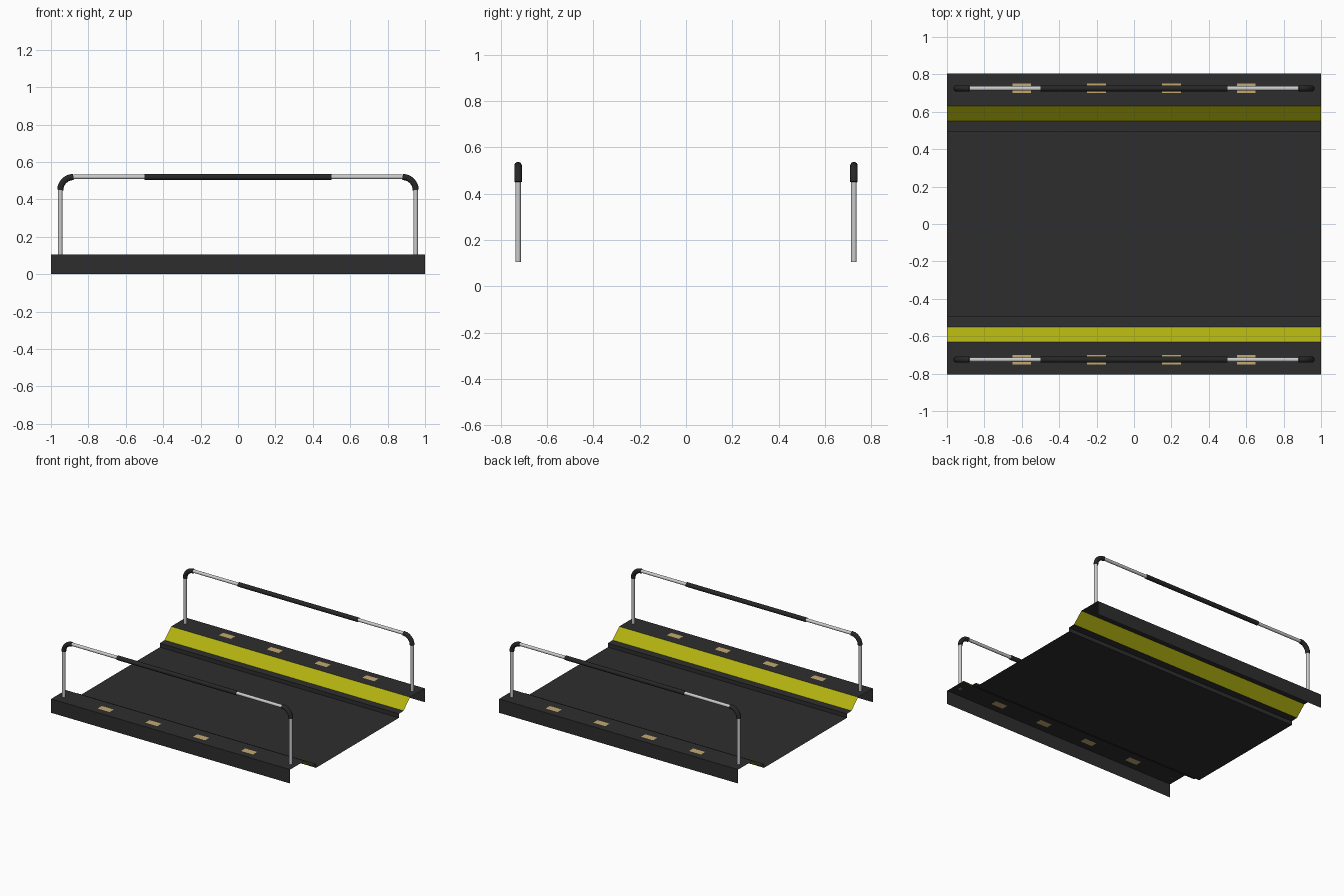
import bpy, bmesh, math
from mathutils import Vector

if "Cube" in bpy.data.objects:
    bpy.data.objects.remove(bpy.data.objects["Cube"])


def material(name, rgb):
    m = bpy.data.materials.new(name)
    m.diffuse_color = (*rgb, 1)
    m.use_nodes = True
    m.node_tree.nodes["Principled BSDF"].inputs["Base Color"].default_value = m.diffuse_color
    return m


DARK = material("dark rubber sheet", (0.027, 0.027, 0.027))
YELLOW = material("warning yellow", (0.44, 0.44, 0.005))
TAN = material("tan plate", (0.55, 0.40, 0.16))
STEEL = material("steel", (0.6, 0.6, 0.6))
BLACK = material("black grip", (0.02, 0.02, 0.02))


def finish(bm, name, mats):
    mesh = bpy.data.meshes.new(name)
    bm.to_mesh(mesh)
    bm.free()
    ob = bpy.data.objects.new(name, mesh)
    bpy.context.collection.objects.link(ob)
    for m in mats:
        mesh.materials.append(m)
    return ob


# Folded sheet: half profile (y, z) from the floor edge to the outer wall
half = [(0.495, 0), (0.495, 0.03), (0.55, 0.032), (0.63, 0.105),
        (0.70, 0.105), (0.75, 0.105), (0.805, 0.105), (0.805, 0)]
profile = [(-y, z) for y, z in reversed(half)] + half
stations = [-1, -0.65, -0.55, -0.25, -0.15, 0.15, 0.25, 0.55, 0.65, 1]

bm = bmesh.new()
rows = [[bm.verts.new((x, y, z)) for y, z in profile] for x in stations]
for a, b in zip(rows, rows[1:]):
    for i in range(len(profile) - 1):
        f = bm.faces.new((a[i], b[i], b[i + 1], a[i + 1]))
        c = f.calc_center_median()
        if 0.55 < abs(c.y) < 0.63:                      # sloped warning strip
            f.material_index = 1
        elif 0.70 < abs(c.y) < 0.75 and min(abs(abs(c.x) - 0.2), abs(abs(c.x) - 0.6)) < 0.01:
            f.material_index = 2                        # tan inset plates
finish(bm, "folded_deck", [DARK, YELLOW, TAN])


# Tube swept along a path lying in an x-z plane
def tube(name, path, y, r, mat, sides=16):
    pts = [Vector((x, y, z)) for x, z in path]
    bm = bmesh.new()
    rings = []
    for i, p in enumerate(pts):
        t = (pts[min(i + 1, len(pts) - 1)] - pts[max(i - 1, 0)]).normalized()
        side = Vector((0, 1, 0))
        up = t.cross(side)
        rings.append([bm.verts.new(p + r * (math.cos(k * math.tau / sides) * side
                                            + math.sin(k * math.tau / sides) * up))
                      for k in range(sides)])
    for a, b in zip(rings, rings[1:]):
        for k in range(sides):
            n = (k + 1) % sides
            bm.faces.new((a[k], a[n], b[n], b[k])).smooth = True
    bm.faces.new(rings[0])
    bm.faces.new(rings[-1])
    bmesh.ops.recalc_face_normals(bm, faces=bm.faces)
    for e in bm.edges:
        e.smooth = e.calc_face_angle(0) < math.radians(40)
    finish(bm, name, [mat])


# Handrails on both sides
for label, y in (("front", -0.725), ("back", 0.725)):
    tube(label + "_grip", [(-0.5, 0.52), (0.5, 0.52)], y, 0.0165, BLACK)
    for end, s in (("left", -1), ("right", 1)):
        tag = f"{label}_{end}"
        tube(tag + "_post", [(s * 0.95, 0.105), (s * 0.95, 0.45)], y, 0.012, STEEL)
        tube(tag + "_rail", [(s * 0.5, 0.52), (s * 0.88, 0.52)], y, 0.012, STEEL)
        arc = [math.radians(15 * k) for k in range(7)]
        tube(tag + "_elbow", [(s * (0.88 + 0.07 * math.cos(a)), 0.45 + 0.07 * math.sin(a))
                              for a in arc], y, 0.0165, BLACK)
